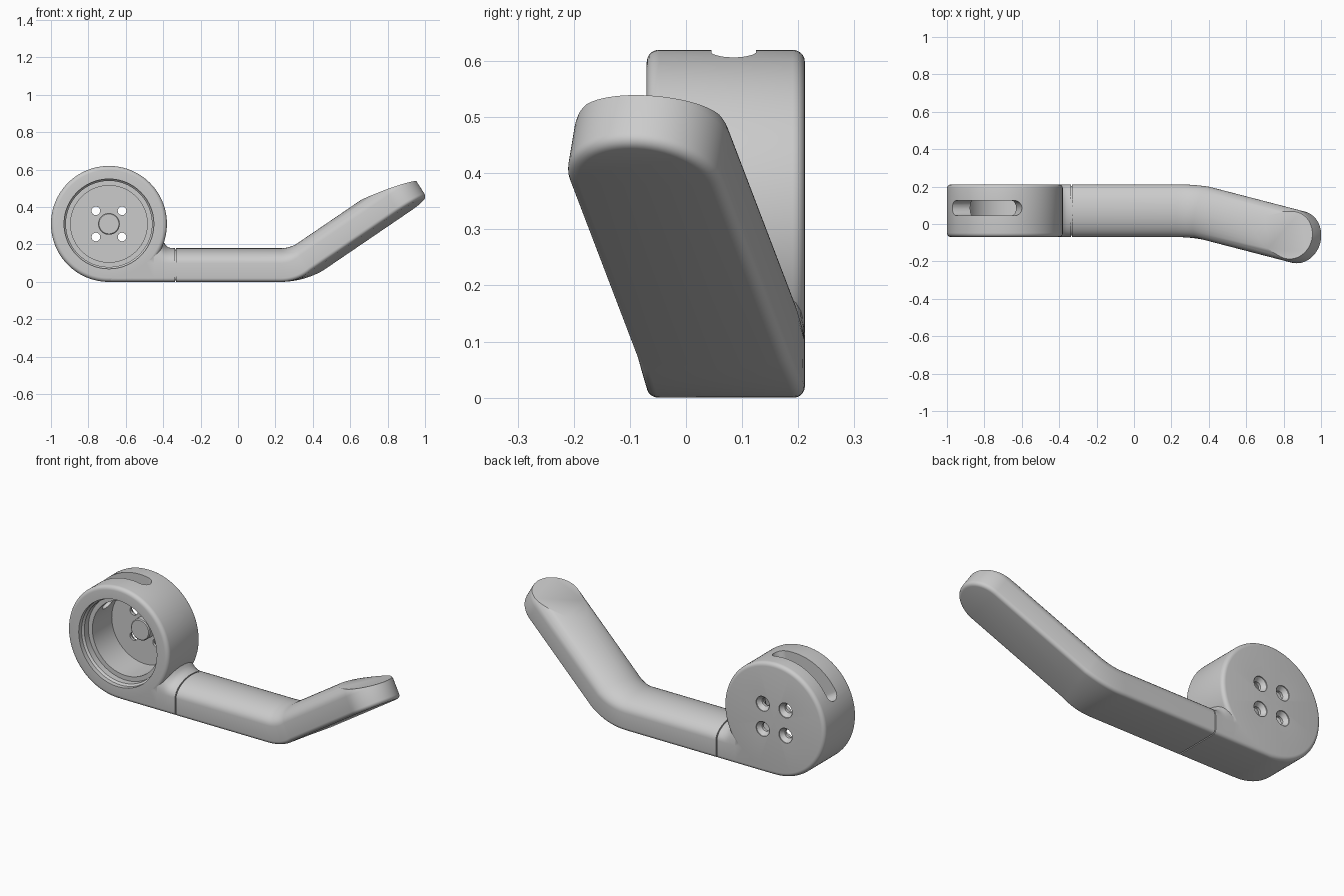
import bpy, bmesh
from math import sin, cos, pi, radians, sqrt
from mathutils import Vector

if "Cube" in bpy.data.objects:
    bpy.data.objects.remove(bpy.data.objects["Cube"])

YC, HALF = 0.071, 0.141          # middle and half width of the body in y
CX, CZ, R = -0.69, 0.31, 0.31    # round housing centre and radius
BACK, FRONT = YC + HALF, YC - HALF


def loft(name, rings, closed_ring=True, closed_loop=False, caps=True):
    """Skin a series of equal-length point rings."""
    bm = bmesh.new()
    rows = [[bm.verts.new(p) for p in r] for r in rings]
    n, m = len(rows[0]), len(rows)
    for i in range(m if closed_loop else m - 1):
        a, b = rows[i], rows[(i + 1) % m]
        for j in range(n if closed_ring else n - 1):
            k = (j + 1) % n
            bm.faces.new((a[j], a[k], b[k], b[j]))
    if caps is True:
        caps = (0, -1)
    for c in caps or ():
        bm.faces.new(rows[c])
    bmesh.ops.remove_doubles(bm, verts=bm.verts, dist=1e-5)
    bmesh.ops.recalc_face_normals(bm, faces=bm.faces)
    me = bpy.data.meshes.new(name)
    bm.to_mesh(me)
    bm.free()
    ob = bpy.data.objects.new(name, me)
    bpy.context.collection.objects.link(ob)
    return ob


def lathe(name, profile, x=CX, z=CZ, seg=96):
    """Spin (radius, y) points about a y-parallel axis."""
    rings = [[(x + r * cos(2 * pi * i / seg), y, z + r * sin(2 * pi * i / seg))
              for r, y in profile] for i in range(seg)]
    return loft(name, rings, closed_ring=False, closed_loop=True, caps=None)


def boolean(ob, other, op='DIFFERENCE'):
    mod = ob.modifiers.new(op, 'BOOLEAN')
    mod.object, mod.operation, mod.solver = other, op, 'EXACT'
    bpy.context.view_layer.objects.active = ob
    bpy.ops.object.modifier_apply(modifier=mod.name)
    bpy.data.objects.remove(other, do_unlink=True)


def section(top=0.18, inset=0.0, w=HALF):
    """Flat-bottomed, arched cross-section as (v, h) points."""
    f, side = 0.02, 0.1
    w -= inset
    right = [(w - f + f * sin(t), inset + f - f * cos(t))
             for t in [i * pi / 10 for i in range(6)]]
    arch = [(w * cos(i * pi / 20), side + (top - inset - side) * sin(i * pi / 20))
            for i in range(21)]
    return [(0, inset)] + right + arch + [(-v, h) for v, h in reversed(right)]


def place(sec, c, d, turn=0.0):
    """Put a section at c facing d; turn swings both halves forward."""
    d = d.normalized()
    s = Vector((-d.y, d.x, 0)).normalized()
    n = d.cross(s)
    return [c + s * v * cos(turn) + d * abs(v) * sin(turn) + n * h for v, h in sec]


X = Vector((1, 0, 0))
at = lambda x: Vector((x, YC, 0))

# round housing with softened rims
f = 0.022
arc = [i * pi / 10 for i in range(6)]
prof = [(0, FRONT)] + [(R - f + f * sin(t), FRONT + f - f * cos(t)) for t in arc]
prof += [(R - f + f * cos(t), BACK - f + f * sin(t)) for t in arc] + [(0, BACK)]
housing = lathe("round_housing", prof, seg=128)

# neck flaring up into the housing
flare = [(-0.68, 0.32), (-0.45, 0.32), (-0.415, 0.25), (-0.40, 0.218), (-0.388, 0.198),
         (-0.375, 0.187), (-0.36, 0.181), (-0.338, 0.18)]
neck = loft("neck", [place(section(t, w=HALF - 0.0004), at(x), X) for x, t in flare])
boolean(housing, neck, 'UNION')

# stepped bore open to the front
bore = [(0, -0.12), (0.24, -0.12), (0.24, -0.045), (0.23, -0.035), (0.23, 0.0),
        (0.205, 0.0), (0.205, 0.17), (0, 0.17)]
boolean(housing, lathe("bore_cutter", bore))

# four countersunk screw holes through the back wall
for sx in (-1, 1):
    for sz in (-1, 1):
        hole = [(0, 0.1), (0.023, 0.1), (0.023, 0.185), (0.041, 0.207), (0.041, 0.25), (0, 0.25)]
        boolean(housing, lathe("hole_cutter", hole, CX + 0.07 * sx, CZ + 0.07 * sz, 32))

# curved slot through the top of the wall
rings, a0, a1, hw = [], radians(73), radians(155), 0.04
end = hw / R
angles = [a0 + end * (1 - cos(i * pi / 16)) for i in range(9)]
angles += [a0 + end + (a1 - a0 - 2 * end) * i / 16 for i in range(1, 16)]
angles += [a1 - end * (1 - cos(i * pi / 16)) for i in range(8, -1, -1)]
for a in angles:
    e = max(0, end - min(a - a0, a1 - a)) / end
    w = max(0.003, hw * sqrt(max(0, 1 - e * e)))
    rings.append([(CX + r * cos(a), 0.085 + y, CZ + r * sin(a))
                  for r, y in ((0.18, -w), (0.18, w), (0.36, w), (0.36, -w))])
boolean(housing, loft("slot_cutter", rings))

# centre boss on the bore floor
boss = lathe("centre_boss", [(0, 0.125), (0.053, 0.125), (0.058, 0.13), (0.058, 0.18), (0, 0.18)], seg=48)

# lever arm: small seam groove, straight run, bend, rounded tip
d = Vector((0.808, -0.21, 0.55)).normalized()
bend = at(0.335)
tip = bend + d * 0.686
rings = [place(section(inset=0.008), at(x), X) for x in (-0.345, -0.332)]
rings += [place(section(), at(-0.332), X)]
p0, p1 = bend - X * 0.11, bend + d * 0.11
for i in range(11):
    t = i / 10
    c = p0 * (1 - t) ** 2 + bend * 2 * t * (1 - t) + p1 * t * t
    rings.append(place(section(), c, X * (1 - t) + d * t))
rings += [place(section(), tip, d, i * pi / 32) for i in range(17)]
arm = loft("lever_arm", rings, caps=(0,))

# slanted flat on the top of the tip
n = Vector((-0.32, 0.085, 0.944)).normalized()
along = Vector((0.967, -0.255, 0))
along = (along - n * along.dot(n)).normalized()
across = n.cross(along)
p = Vector((0.84, -0.065, 0.5))
block = [[p + along * a * 0.24 + across * b * 0.3 + n * h
          for a, b in ((-1, -1), (1, -1), (1, 1), (-1, 1))] for h in (0, 0.3)]
boolean(arm, loft("flat_cutter", block))

# smooth shading with crisp edges
for ob in (housing, boss, arm):
    bpy.ops.object.select_all(action='DESELECT')
    ob.select_set(True)
    bpy.context.view_layer.objects.active = ob
    bpy.ops.object.shade_smooth_by_angle(angle=radians(30))
